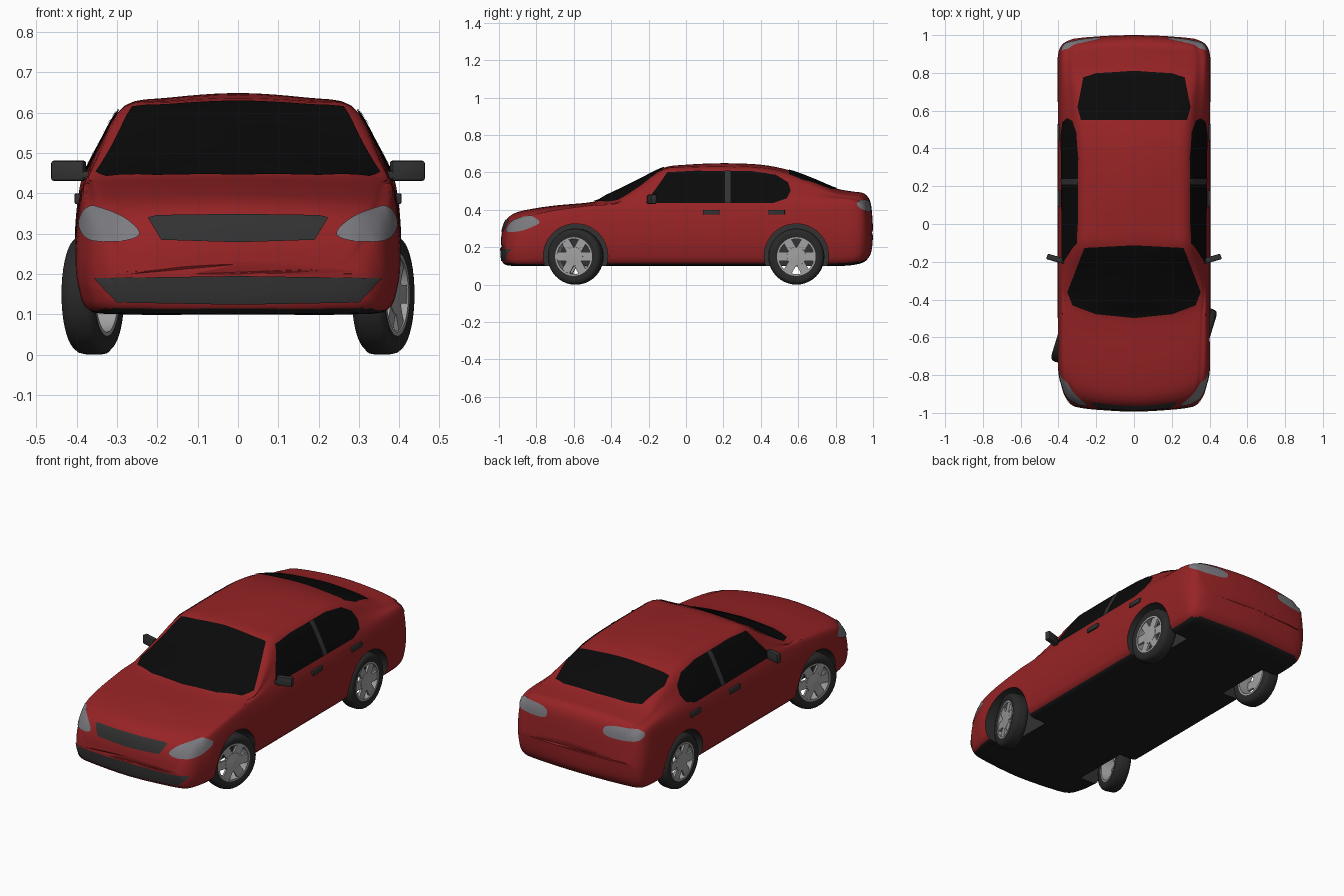
import bpy, bmesh, math
from mathutils import Vector, Matrix
from mathutils.bvhtree import BVHTree
from mathutils.geometry import delaunay_2d_cdt

if "Cube" in bpy.data.objects:
    bpy.data.objects.remove(bpy.data.objects["Cube"])


def material(name, r, g, b):
    m = bpy.data.materials.new(name)
    m.diffuse_color = (r, g, b, 1)
    m.use_nodes = True
    m.node_tree.nodes["Principled BSDF"].inputs["Base Color"].default_value = m.diffuse_color
    return m


RED = material("red_paint", 0.31, 0.017, 0.019)
UNDER = material("underside_black", 0.012, 0.012, 0.012)
GLASS = material("window_black", 0.003, 0.003, 0.003)
TRIM = material("dark_trim", 0.032, 0.032, 0.032)
TYRE = material("tyre_black", 0.022, 0.022, 0.022)
LAMP = material("lamp_grey", 0.20, 0.20, 0.22)
RIM = material("wheel_silver", 0.36, 0.36, 0.36)


def smooth(ob, angle):
    bpy.ops.object.select_all(action='DESELECT')
    ob.select_set(True)
    bpy.context.view_layer.objects.active = ob
    bpy.ops.object.shade_smooth_by_angle(angle=math.radians(angle))


def finish(name, bm, mats, angle=40):
    me = bpy.data.meshes.new(name)
    bm.to_mesh(me)
    bm.free()
    ob = bpy.data.objects.new(name, me)
    bpy.context.collection.objects.link(ob)
    for m in mats:
        me.materials.append(m)
    smooth(ob, angle)
    return ob


def resample(rows, n, cyclic):
    """Smooth curve through rows, each row being a list of vectors."""
    k, out = len(rows), []
    at = lambda i: rows[i % k] if cyclic else rows[max(0, min(k - 1, i))]
    for i in range(k if cyclic else k - 1):
        for s in range(n):
            t = s / n
            out.append([0.5 * (2 * b + (c - a) * t + (2 * a - 5 * b + 4 * c - d) * t * t
                               + (3 * b - a - 3 * c + d) * t ** 3)
                        for a, b, c, d in zip(at(i - 1), at(i), at(i + 1), at(i + 2))])
    return out if cyclic else out + [rows[-1]]


def section(y, w, z0, zb, xr, zr, zt, bow):
    """Closed body cross-section: width, floor, belt, roof edge, crown, bow in plan."""
    h = zb - z0
    half = [(0, z0), (.7 * w, z0), (.92 * w, z0 + .04 * h), (.985 * w, z0 + .25 * h),
            (w, z0 + .5 * h), (.985 * w, z0 + .78 * h), (.945 * w, zb),
            ((.945 * w + xr) / 2 + .05 * (zr - zb), (zb + zr) / 2), (xr, zr),
            (.6 * xr, zt - .36 * (zt - zr)), (0, zt)]
    ring = half + [(-x, z) for x, z in half[-2:0:-1]]
    pts = [[Vector((x, y + bow * (x / .4) ** 2, z))] for x, z in ring]
    return [p[0] for p in resample(pts, 4, True)]


# Nose: y, half width, floor, belt, bonnet edge, crown, bow
nose = [section(y, w, z0, zb, xr, zt - .014, zt, bow) for y, w, z0, zb, xr, zt, bow in (
    (-.99, .30, .20, .205, .20, .224, .04), (-.985, .33, .13, .235, .27, .275, .045),
    (-.965, .365, .106, .29, .29, .34, .06), (-.92, .385, .1, .34, .31, .38, .07),
    (-.84, .40, .1, .37, .32, .402, .05), (-.70, .405, .1, .395, .325, .423, .03))]
# Cabin: y, roof edge x and z, crown; the belt line rises gently
cabin = [section(y, .405, .1, .43 + .025 * y, xr, zr, zt, 0) for y, xr, zr, zt in (
    (-.5, .335, .428, .442), (-.43, .345, .435, .475), (-.36, .355, .45, .508),
    (-.25, .325, .515, .562), (-.12, .285, .607, .625), (0, .28, .617, .641),
    (.2, .28, .618, .649), (.4, .28, .612, .641), (.55, .285, .585, .612),
    (.68, .295, .54, .565), (.8, .31, .492, .515))]
# Tail: same columns as the nose
tail_end = [section(y, w, z0, zb, xr, zt - .02, zt, bow) for y, w, z0, zb, xr, zt, bow in (
    (.89, .404, .105, .445, .31, .498, -.01), (.95, .395, .12, .43, .30, .488, -.025),
    (.983, .378, .155, .40, .28, .45, -.035), (.995, .355, .20, .33, .26, .38, -.035),
    (1, .32, .265, .27, .22, .292, -.03))]

# Body shell
bm = bmesh.new()
rings = [[bm.verts.new(p) for p in row] for row in resample(nose + cabin + tail_end, 4, False)]
for a, b in zip(rings, rings[1:]):
    for i in range(len(a)):
        j = (i + 1) % len(a)
        bm.faces.new((a[i], a[j], b[j], b[i]))
bmesh.ops.holes_fill(bm, edges=bm.edges, sides=0)
bmesh.ops.recalc_face_normals(bm, faces=bm.faces)
bm.normal_update()
for f in bm.faces:
    c = f.calc_center_median()
    f.material_index = 1 if c.z < .112 or (f.normal.z < -.75 and c.z < .2) else 0
tree = BVHTree.FromBMesh(bm)
body = finish("car_body", bm, [RED, UNDER, TRIM])

# Wheel wells cut out of the body
for sx in (-1, 1):
    for y in (-.59, .59):
        bm = bmesh.new()
        bmesh.ops.create_cone(bm, cap_ends=True, segments=48, radius1=.172, radius2=.172, depth=.25,
                              matrix=Matrix.Translation((sx * .385, y, .153))
                              @ Matrix.Rotation(math.pi / 2, 4, 'Y'))
        for f in bm.faces:
            f.material_index = 2
        cutter = finish("well_cutter", bm, [RED, UNDER, TRIM])
        cutter.hide_render = True
        mod = body.modifiers.new("well", 'BOOLEAN')
        mod.operation, mod.solver, mod.object = 'DIFFERENCE', 'EXACT', cutter
        bpy.context.view_layer.objects.active = body
        bpy.ops.object.modifier_apply(modifier=mod.name)
        bpy.data.objects.remove(cutter)
smooth(body, 40)

# Thin plates that follow the body, drawn as outlines seen from one side
VIEWS = {'front': (lambda a, b: (a, -2, b), (0, 1, 0)), 'back': (lambda a, b: (a, 2, b), (0, -1, 0)),
         'top': (lambda a, b: (a, b, 2), (0, 0, -1)), 'right': (lambda a, b: (2, a, b), (-1, 0, 0)),
         'left': (lambda a, b: (-2, a, b), (1, 0, 0))}


def plate(name, outline, view, mat, lift=.004, curved=False):
    place, d = VIEWS[view]
    d = Vector(d)
    pts = [Vector(p) for p in outline]
    if curved:
        edge = [p[0] for p in resample([[p] for p in pts], 6, True)]
    else:
        edge = [p.lerp(q, s / 8) for p, q in zip(pts, pts[1:] + pts[:1]) for s in range(8)]
    x0, x1 = min(p.x for p in pts), max(p.x for p in pts)
    y0, y1 = min(p.y for p in pts), max(p.y for p in pts)
    nx, ny = int((x1 - x0) / .02) + 1, int((y1 - y0) / .02) + 1
    grid = [Vector((x0 + (x1 - x0) * (i + .5) / nx, y0 + (y1 - y0) * (j + .5) / ny))
            for i in range(nx) for j in range(ny)]
    res = delaunay_2d_cdt(edge + grid, [], [list(range(len(edge)))], 1, 1e-5)
    bm = bmesh.new()
    verts = []
    for p in res[0]:
        o = Vector(place(p.x, p.y))
        loc, n, _, _ = tree.ray_cast(o, d)
        if loc is None:
            loc, n, _, _ = tree.find_nearest(o + d * 1.6)
        verts.append(bm.verts.new(loc + n * (lift if n.dot(d) < 0 else -lift)))
    for f in res[2]:
        bm.faces.new([verts[i] for i in f])
    bmesh.ops.delete(bm, geom=[v for v in bm.verts if not v.link_faces], context='VERTS')
    bm.normal_update()
    for f in bm.faces:
        if f.normal.dot(d) > 0:
            f.normal_flip()
    return finish(name, bm, [mat], 60)


def sym(half):
    return half + [(-x, y) for x, y in reversed(half) if x]


plate("windscreen", sym([(0, -.497), (.2, -.477), (.325, -.43), (.352, -.36), (.262, -.125), (0, -.112)]),
      'top', GLASS)
plate("rear_window", sym([(0, .81), (.2, .797), (.268, .775), (.297, .62), (.28, .55), (0, .55)]),
      'top', GLASS)
plate("grille", sym([(0, .278), (.19, .284), (.223, .338), (.2, .344), (0, .347)]), 'front', TRIM)
plate("lower_intake", sym([(0, .125), (.3, .131), (.355, .19), (0, .195)]), 'front', TRIM)
side = [(-.215, .435), (-.1, .598), (.05, .606), (.35, .604), (.48, .585), (.545, .545), (.56, .5),
        (.54, .46), (.47, .436)]
head = [(.243, .3), (.285, .34), (.365, .366), (.392, .325), (.365, .284), (.285, .281)]
# Rear lamp outline is a squared-off oval
power = lambda v: math.copysign(abs(v) ** .7, v)
tail = [(.278 + .105 * power(math.cos(a)), .42 + .032 * power(math.sin(a)))
        for a in (math.pi * i / 10 for i in range(20))]


def box(name, size, loc, rot, mat, bevel):
    bm = bmesh.new()
    bmesh.ops.create_cube(bm, size=1, matrix=Matrix.Translation(loc) @ Matrix.Rotation(rot, 4, 'Z')
                          @ Matrix.Diagonal((*size, 1)))
    bmesh.ops.bevel(bm, geom=bm.edges[:], offset=bevel, segments=2, affect='EDGES', profile=.5)
    return finish(name, bm, [mat])


def lathe(bm, profile, segs=40):
    """Turn a closed (x, radius) profile round the x axis."""
    loops = [[bm.verts.new((x, r * math.cos(a), r * math.sin(a))) for x, r in profile]
             for a in (2 * math.pi * i / segs for i in range(segs))]
    for a, b in zip(loops, loops[1:] + loops[:1]):
        for i in range(len(profile)):
            j = (i + 1) % len(profile)
            bm.faces.new((a[i], a[j], b[j], b[i]))


def wheel(label, x, y, turn):
    place = Matrix.Translation((x, y, .15)) @ Matrix.Rotation(turn, 4, 'Z')
    # Tyre
    bm = bmesh.new()
    half = [(.036, .1), (.043, .125), (.039, .139), (.03, .147), (.015, .15)]
    lathe(bm, half + [(-a, r) for a, r in reversed(half)])
    bmesh.ops.recalc_face_normals(bm, faces=bm.faces)
    finish(label + "_tyre", bm, [TYRE]).matrix_world = place
    # Rim barrel, hub and six spokes
    bm = bmesh.new()
    lathe(bm, [(.037, .094), (.037, .104), (-.037, .104), (-.037, .094)])
    lathe(bm, [(.036, .001), (.034, .05), (.02, .054), (.018, .001)], 24)
    for i in range(6):
        bmesh.ops.create_cube(bm, size=1, matrix=Matrix.Rotation(math.pi / 3 * (i + .5), 4, 'X')
                              @ Matrix.Translation((.027, 0, .071)) @ Matrix.Diagonal((.012, .046, .054, 1)))
    bmesh.ops.recalc_face_normals(bm, faces=bm.faces)
    finish(label + "_rim", bm, [RIM]).matrix_world = place


# Parts on both sides; the front wheels are steered
STEER = math.radians(-17)
for s, word in ((1, 'right'), (-1, 'left')):
    flip = lambda pts: [(s * x, z) for x, z in pts]
    plate(word + "_side_window", side, word, GLASS)
    plate(word + "_door_pillar", [(.208, .437), (.238, .437), (.238, .605), (.208, .605)], word, TRIM, .006)
    plate(word + "_headlight", flip(head), 'front', LAMP, curved=True)
    plate(word + "_taillight", flip(tail), 'back', LAMP)
    for where, y in (("front", .135), ("rear", .485)):
        box(f"{word}_{where}_door_handle", (.016, .088, .026), (s * .398, y, .387), 0, TRIM, .004)
    box(word + "_mirror", (.085, .03, .05), (s * .42, -.183, .456), s * .28, TRIM, .006)
    box(word + "_mirror_arm", (.04, .025, .02), (s * .378, -.195, .445), s * .28, TRIM, .004)
    base = 0 if s > 0 else math.pi
    wheel(word + "_front_wheel", s * .36, -.59, base + STEER)
    wheel(word + "_rear_wheel", s * .355, .59, base)
